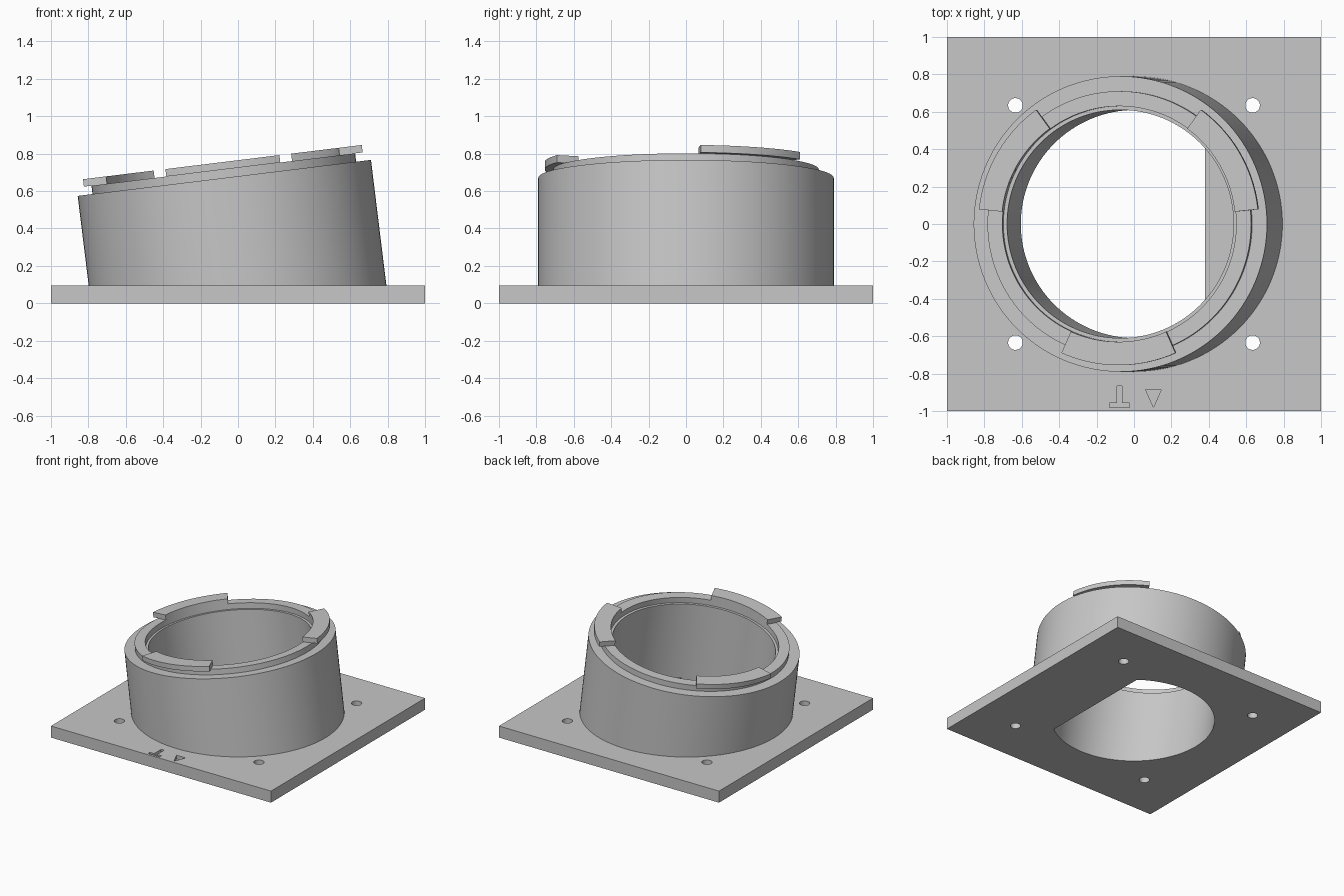
import bpy, bmesh, math
from mathutils import Matrix, Vector

cube = bpy.data.objects.get("Cube")
if cube:
    bpy.data.objects.remove(cube, do_unlink=True)

PLATE_TOP = 0.095
BORE = 0.61
SEGMENTS = 128
TILT = Matrix.Translation((0, 0, 0.075)) @ Matrix.Rotation(math.radians(-7), 4, 'Y')

grey = bpy.data.materials.new("plain grey")
grey.use_nodes = True
colour = (0.57, 0.57, 0.57, 1)
grey.diffuse_color = colour
grey.node_tree.nodes["Principled BSDF"].inputs["Base Color"].default_value = colour


def make_object(name, bm):
    bmesh.ops.recalc_face_normals(bm, faces=bm.faces[:])
    mesh = bpy.data.meshes.new(name)
    bm.to_mesh(mesh)
    bm.free()
    mesh.materials.append(grey)
    obj = bpy.data.objects.new(name, mesh)
    bpy.context.collection.objects.link(obj)
    return obj


def shade(obj):
    bpy.ops.object.select_all(action='DESELECT')
    obj.select_set(True)
    bpy.context.view_layer.objects.active = obj
    bpy.ops.object.shade_smooth_by_angle(angle=math.radians(30))


def revolve(profile, start, sweep, steps):
    """Turn a closed (radius, height) profile about the tilted axis."""
    bm = bmesh.new()
    full = sweep >= 360
    rings = []
    for i in range(steps if full else steps + 1):
        a = math.radians(start + sweep * i / steps)
        rings.append([bm.verts.new(TILT @ Vector((r * math.cos(a), r * math.sin(a), h)))
                      for r, h in profile])
    n = len(profile)
    for i in range(steps):
        a, b = rings[i], rings[(i + 1) % len(rings)]
        for j in range(n):
            k = (j + 1) % n
            bm.faces.new((a[j], b[j], b[k], a[k]))
    if not full:
        bm.faces.new(rings[0])
        bm.faces.new(rings[-1])
    return bm


def prism(bm, outline, bottom, top):
    face = bm.faces.new([bm.verts.new((x, y, bottom)) for x, y in outline])
    out = bmesh.ops.extrude_face_region(bm, geom=[face])
    verts = [v for v in out["geom"] if isinstance(v, bmesh.types.BMVert)]
    bmesh.ops.translate(bm, verts=verts, vec=(0, 0, top - bottom))


# Square base plate
bm = bmesh.new()
prism(bm, [(-1, -1), (1, -1), (1, 1), (-1, 1)], 0, PLATE_TOP)
plate = make_object("base_plate", bm)

# Plate cutter: tilted bore with one flat side
bm = bmesh.new()
circle = [(BORE * math.cos(math.tau * i / SEGMENTS), BORE * math.sin(math.tau * i / SEGMENTS))
          for i in range(SEGMENTS)]
prism(bm, circle, -0.4, 0.4)
bmesh.ops.transform(bm, matrix=TILT, verts=bm.verts[:])
cut = bmesh.ops.bisect_plane(bm, geom=bm.verts[:] + bm.edges[:] + bm.faces[:],
                             plane_co=(0.38, 0, 0), plane_no=(1, 0, 0), clear_outer=True)
bmesh.ops.holes_fill(bm, edges=[e for e in bm.edges if e.is_boundary])
bore_cutter = make_object("bore_cutter", bm)

# Plate cutter: screw holes and two engraved alignment marks
bm = bmesh.new()
for x in (-0.634, 0.634):
    for y in (-0.634, 0.634):
        bmesh.ops.create_cone(bm, cap_ends=True, segments=32, radius1=0.039, radius2=0.039,
                              depth=1, matrix=Matrix.Translation((x, y, 0)))
prism(bm, [(-0.13, -0.98), (-0.025, -0.98), (-0.025, -0.957), (-0.065, -0.957),
           (-0.065, -0.865), (-0.092, -0.865), (-0.092, -0.957), (-0.13, -0.957)], 0.065, 0.2)
prism(bm, [(0.062, -0.885), (0.104, -0.98), (0.146, -0.885)], 0.065, 0.2)
hole_cutter = make_object("hole_cutter", bm)

for cutter in (bore_cutter, hole_cutter):
    cutter.hide_render = True
    mod = plate.modifiers.new("cut", 'BOOLEAN')
    mod.operation = 'DIFFERENCE'
    mod.solver = 'EXACT'
    mod.object = cutter
    bpy.context.view_layer.objects.active = plate
    bpy.ops.object.modifier_apply(modifier=mod.name)
    bpy.data.objects.remove(cutter, do_unlink=True)
shade(plate)

# Tilted tube with a stepped rim, trimmed where it meets the plate
bm = revolve([(BORE, -0.3), (0.79, -0.3), (0.79, 0.6), (0.71, 0.6), (0.71, 0.645),
              (0.63, 0.645), (0.63, 0.6), (BORE, 0.6)], 0, 360, SEGMENTS)
bmesh.ops.bisect_plane(bm, geom=bm.verts[:] + bm.edges[:] + bm.faces[:],
                       plane_co=(0, 0, PLATE_TOP), plane_no=(0, 0, 1), clear_inner=True)
shade(make_object("tilted_tube", bm))

# Three bayonet lugs around the rim
for name, middle in (("front", -90), ("left", 30), ("right", 150)):
    bm = revolve([(0.63, 0.645), (0.755, 0.645), (0.755, 0.685), (0.63, 0.685)],
                 middle - 24, 48, 20)
    shade(make_object(name + "_lug", bm))
